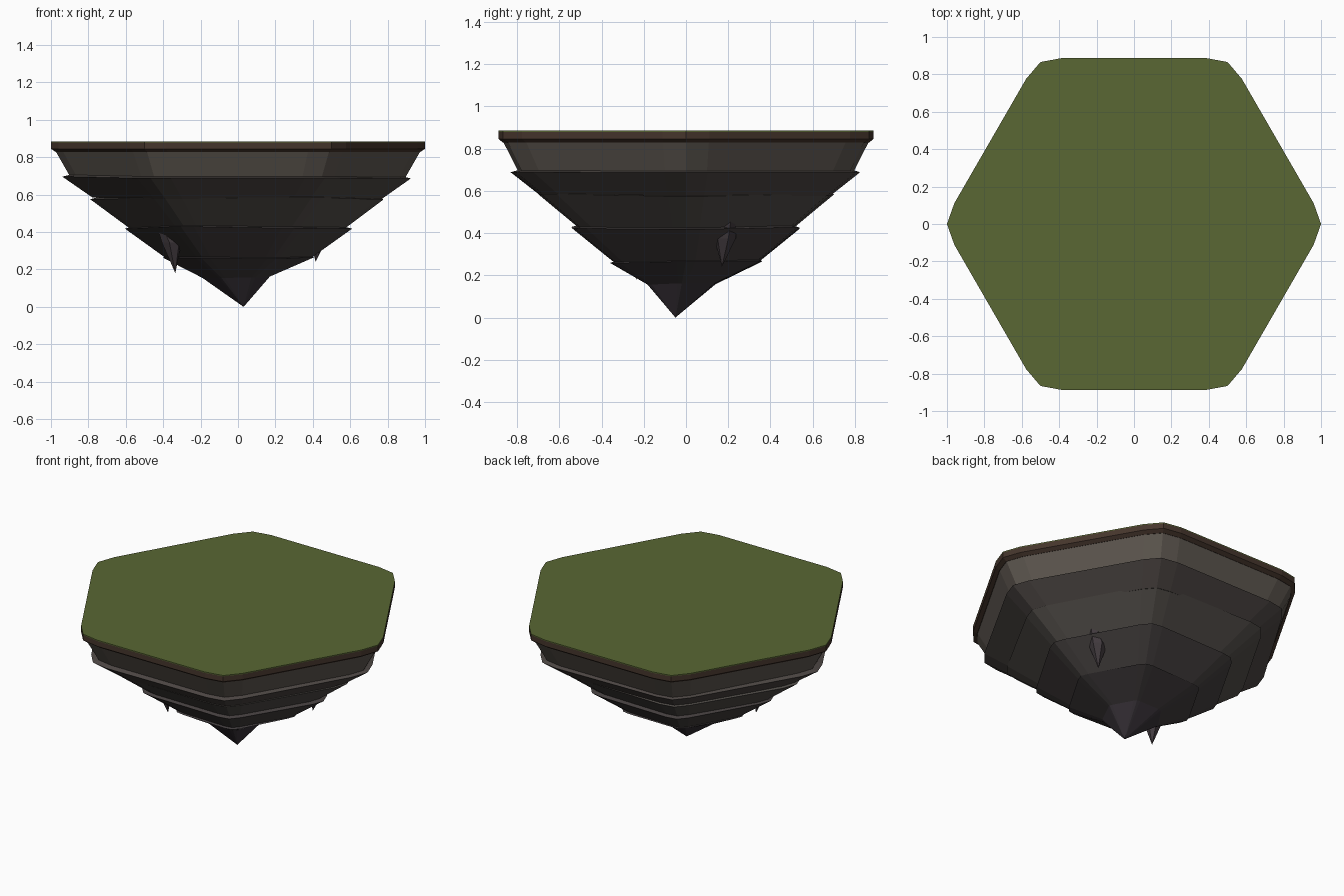
import bpy, bmesh, math, random
from mathutils import Vector

if "Cube" in bpy.data.objects:
    bpy.data.objects.remove(bpy.data.objects["Cube"])
random.seed(4)

def mat(name, c):
    m = bpy.data.materials.new(name)
    m.diffuse_color = (*c, 1)
    m.use_nodes = True
    m.node_tree.nodes["Principled BSDF"].inputs["Base Color"].default_value = m.diffuse_color
    return m

def loft(name, rings, material, tip=None):
    """Skin equal-length rings from top to bottom, capped or brought to a tip."""
    bm = bmesh.new()
    vs = [[bm.verts.new(p) for p in r] for r in rings]
    n = len(vs[0])
    for a, b in zip(vs, vs[1:]):
        for i in range(n):
            j = (i + 1) % n
            bm.faces.new((a[i], b[i], b[j], a[j]))
    bm.faces.new(vs[0])
    if tip:
        t = bm.verts.new(tip)
        for i in range(n):
            bm.faces.new((vs[-1][i], t, vs[-1][(i + 1) % n]))
    else:
        bm.faces.new(vs[-1][::-1])
    bmesh.ops.recalc_face_normals(bm, faces=bm.faces)
    me = bpy.data.meshes.new(name)
    bm.to_mesh(me)
    bm.free()
    ob = bpy.data.objects.new(name, me)
    bpy.context.collection.objects.link(ob)
    me.materials.append(material)
    return ob

# Hexagon outline with three points at each softened corner
def outline():
    pts = []
    for k in range(6):
        a = k * math.pi / 3
        for r, d in ((0.967, -0.115), (1.0, 0), (0.967, 0.115)):
            pts.append((r * math.cos(a + d), r * math.sin(a + d)))
    return pts
HEX = outline()

def ring(r, z, cx=0, cy=0, wob=None):
    out = []
    for i, (x, y) in enumerate(HEX):
        s, dz = wob[i] if wob else (1, 0)
        out.append((cx + x * r * s, cy + y * r * s, z + dz))
    return out

def wobble(amount, lift):
    w = [(1 + random.uniform(-amount, amount), random.uniform(-lift, lift)) for _ in range(6)]
    return [w[i // 3] for i in range(18)]

# Grass cap and soil rim
grass = loft("grass_top", [ring(1, 0.885), ring(1, 0.879)], mat("grass", (0.10, 0.135, 0.033)))
soil = loft("soil_rim", [ring(1, 0.879), ring(1, 0.845), ring(0.975, 0.828)],
            mat("soil", (0.06, 0.036, 0.025)))

# Rock strata: top radius, top z, bottom radius, bottom z
strata = [
    (0.975, 0.832, 0.895, 0.700, (0.115, 0.098, 0.082)),
    (0.930, 0.692, 0.770, 0.588, (0.078, 0.066, 0.060)),
    (0.785, 0.580, 0.575, 0.432, (0.088, 0.078, 0.070)),
    (0.605, 0.424, 0.380, 0.270, (0.062, 0.053, 0.052)),
]
for n, (r0, z0, r1, z1, c) in enumerate(strata, 1):
    w = wobble(0.012, 0.007) if n > 1 else None
    rings = [ring(r0, z0, wob=w), ring(r1, z1 - 0.008, wob=w)]
    if n > 1:
        rings.insert(0, ring(r0 - 0.05, z0 + 0.012, wob=w))
    loft(f"rock_layer_{n}", rings, mat(f"rock_{n}", c))

# Lowest rock narrowing into a pointed tip
w = wobble(0.02, 0.006)
base = ring(0.18, 0.160, 0, -0.02, wobble(0.06, 0.008))
loft("rock_layer_5", [ring(0.36, 0.277, wob=w), ring(0.40, 0.264, wob=w), base],
     mat("rock_5", (0.055, 0.047, 0.049)))
loft("rock_tip", [base], mat("rock_tip", (0.042, 0.034, 0.042)), tip=(0.03, -0.05, 0))

# Small hanging spikes under the ledges
spike_mat = mat("spike", (0.055, 0.044, 0.050))
def spike(name, top, mid, tip, r):
    def disc(c, rad):
        return [Vector(c) + Vector((rad * math.cos(k * math.pi / 3 + .3),
                                    rad * math.sin(k * math.pi / 3 + .3), 0)) for k in range(6)]
    loft(name, [disc(top, r * 0.6), disc(mid, r)], spike_mat, tip=tip)

spike("spike_left", (-0.41, -0.28, 0.46), (-0.355, -0.25, 0.345), (-0.335, -0.235, 0.18), 0.055)
spike("spike_right", (0.48, 0.205, 0.47), (0.43, 0.185, 0.375), (0.415, 0.17, 0.24), 0.052)
